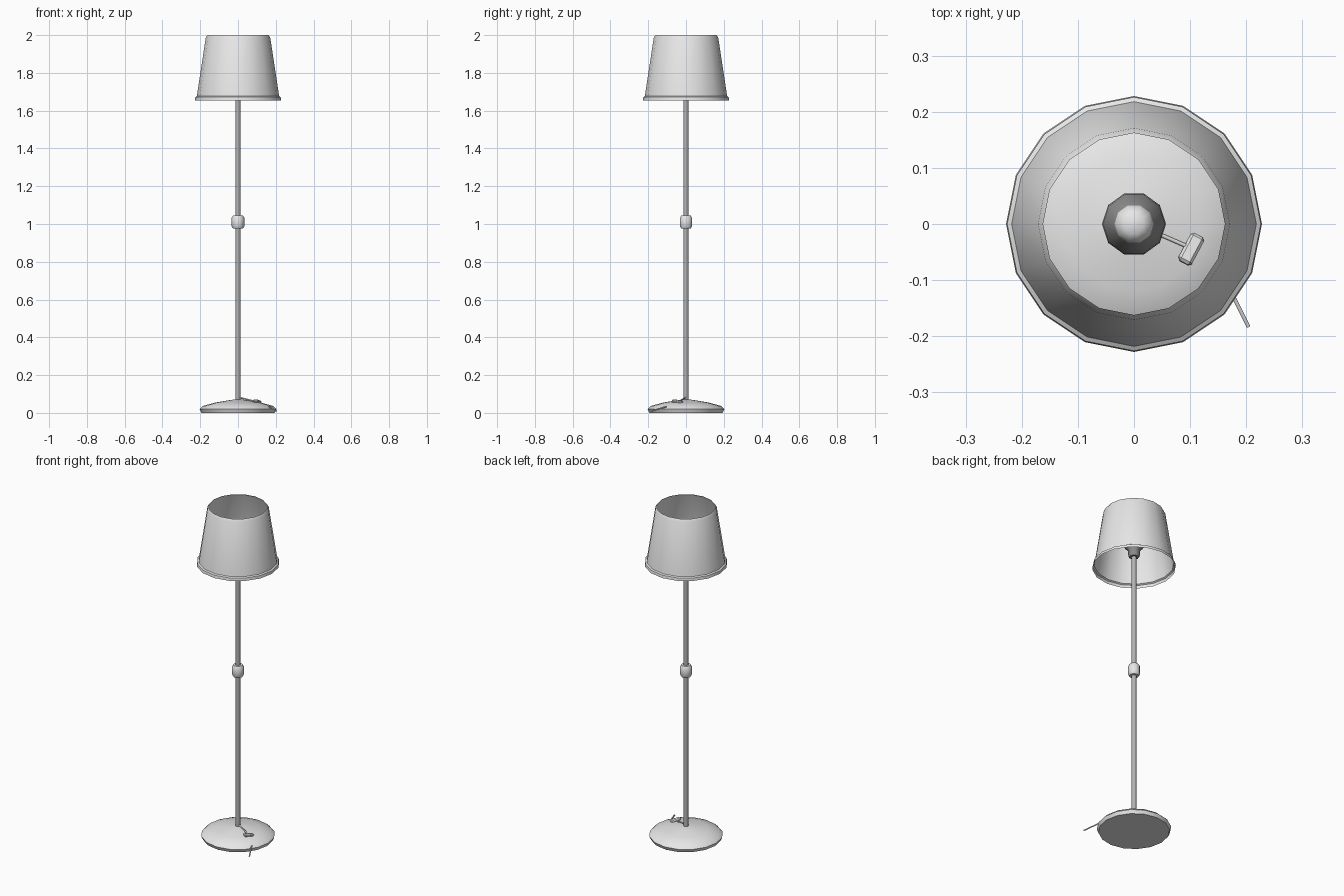
import bpy, bmesh, math
from mathutils import Vector, Matrix

if "Cube" in bpy.data.objects:
    bpy.data.objects.remove(bpy.data.objects["Cube"])


def material(name, value):
    m = bpy.data.materials.new(name)
    m.diffuse_color = (value, value, value, 1)
    m.use_nodes = True
    m.node_tree.nodes["Principled BSDF"].inputs["Base Color"].default_value = m.diffuse_color
    return m


LIGHT = material("light_grey", 0.8)
METAL = material("metal_grey", 0.45)
DARK = material("dark_grey", 0.28)


def finish(name, bm, mat, angle=40):
    me = bpy.data.meshes.new(name)
    bm.to_mesh(me)
    bm.free()
    me.materials.append(mat)
    me.shade_smooth()
    me.set_sharp_from_angle(angle=math.radians(angle))
    ob = bpy.data.objects.new(name, me)
    bpy.context.collection.objects.link(ob)
    return ob


def lathe(name, profile, sides, mat, cap_bottom=True, cap_top=True):
    """Turn (radius, z) points, listed upwards, around the z axis."""
    bm = bmesh.new()
    rings = []
    for r, z in profile:
        rings.append([bm.verts.new((r * math.cos(math.tau * i / sides),
                                    r * math.sin(math.tau * i / sides), z))
                      for i in range(sides)])
    for a, b in zip(rings, rings[1:]):
        for i in range(sides):
            j = (i + 1) % sides
            bm.faces.new((a[i], a[j], b[j], b[i]))
    if cap_bottom:
        bm.faces.new(rings[0][::-1])
    if cap_top:
        bm.faces.new(rings[-1])
    return finish(name, bm, mat)


def rod(name, start, end, radius, mat):
    start, end = Vector(start), Vector(end)
    d = end - start
    bm = bmesh.new()
    bmesh.ops.create_cone(
        bm, cap_ends=True, segments=6, radius1=radius, radius2=radius, depth=d.length,
        matrix=Matrix.Translation((start + end) / 2)
        @ d.to_track_quat('Z', 'Y').to_matrix().to_4x4())
    return finish(name, bm, mat, 65)


# Domed foot
lathe("base", [(0.194, 0.0), (0.203, 0.02), (0.185, 0.037), (0.12, 0.055),
               (0.06, 0.065), (0.02, 0.071)], 16, LIGHT)

# Upright and its middle joint
lathe("pole", [(0.0135, 0.06), (0.0135, 1.73)], 10, METAL)
lathe("pole_joint", [(0.026, 0.975), (0.034, 0.988), (0.034, 1.032),
                     (0.026, 1.045)], 10, LIGHT)

# Socket holding the bulb
lathe("socket", [(0.026, 1.72), (0.031, 1.727), (0.033, 1.765), (0.057, 1.79),
                 (0.055, 1.81), (0.035, 1.85)], 10, DARK)
lathe("bulb", [(0.035, 1.85), (0.031, 1.862), (0.018, 1.872)], 10, LIGHT,
      cap_bottom=False)

# Open tapered shade with a lip at the lower edge
lathe("shade", [(0.228, 1.655), (0.226, 1.672), (0.218, 1.677), (0.171, 1.985),
                (0.162, 2.0)], 16, LIGHT, cap_bottom=False, cap_top=False)

# Foot switch resting on the base
bm = bmesh.new()
bmesh.ops.create_cube(
    bm, size=1,
    matrix=Matrix.Translation((0.102, -0.045, 0.06))
    @ Matrix.Rotation(math.radians(62), 4, 'Z')
    @ Matrix.Rotation(math.radians(10), 4, 'Y')
    @ Matrix.Diagonal((0.056, 0.027, 0.016, 1)))
bmesh.ops.bevel(bm, geom=bm.edges[:], offset=0.005, segments=1, affect='EDGES')
finish("foot_switch", bm, LIGHT, 20)

# Cord from the pole to the switch, and the end leaving the base
rod("switch_cord", (0.008, -0.002, 0.081), (0.095, -0.04, 0.06), 0.004, LIGHT)
rod("outlet_cord", (0.165, -0.105, 0.033), (0.204, -0.183, 0.01), 0.004, LIGHT)
